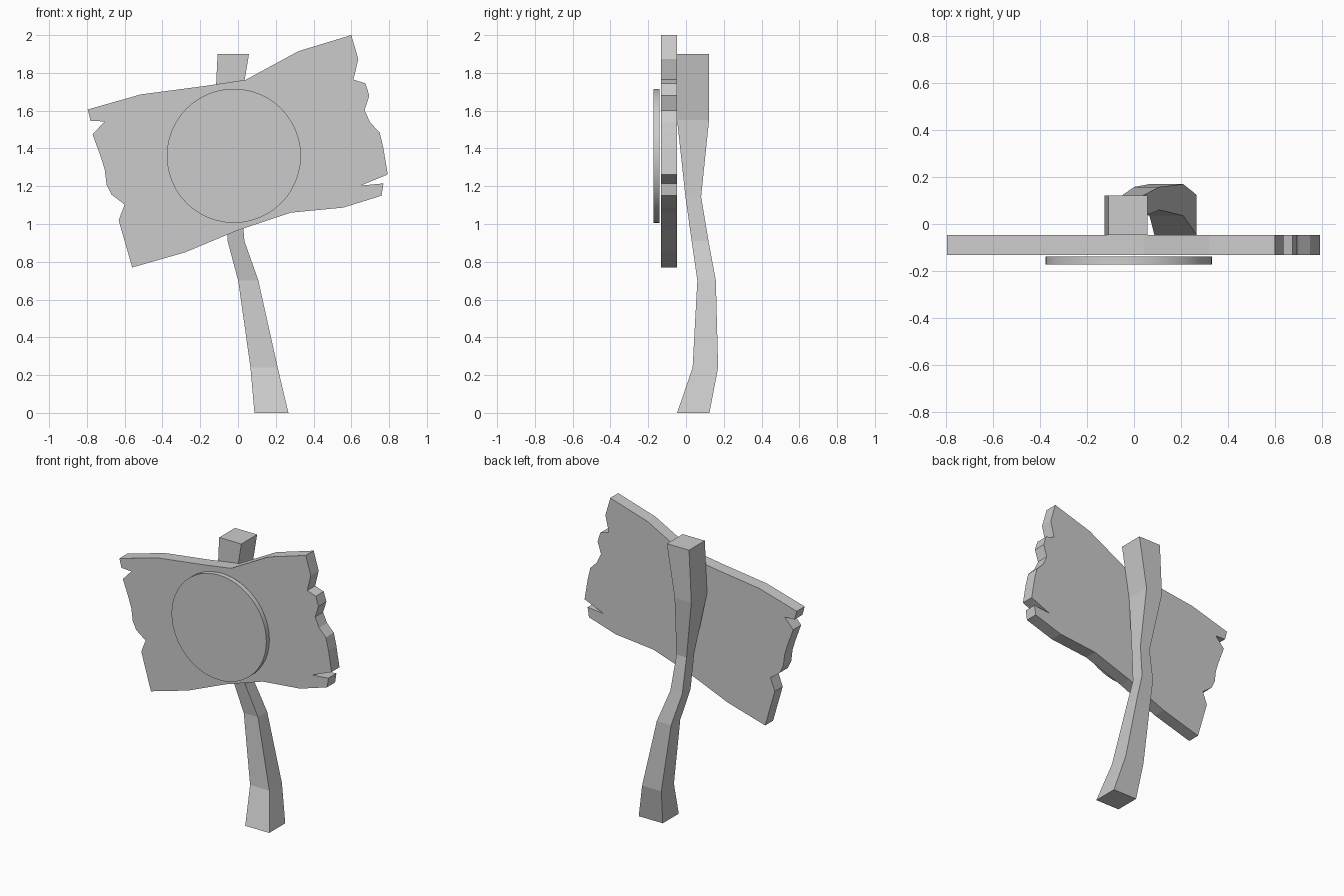
import bpy, bmesh
from math import radians

if "Cube" in bpy.data.objects:
    bpy.data.objects.remove(bpy.data.objects["Cube"])


def finish(bm, name):
    bmesh.ops.recalc_face_normals(bm, faces=bm.faces[:])
    mesh = bpy.data.meshes.new(name)
    bm.to_mesh(mesh)
    bm.free()
    obj = bpy.data.objects.new(name, mesh)
    bpy.context.collection.objects.link(obj)
    return obj


def extrude_outline(name, outline, y0, y1):
    """Solid plate from an x,z outline between two depths."""
    bm = bmesh.new()
    face = bm.faces.new([bm.verts.new((x, y0, z)) for x, z in outline])
    ext = bmesh.ops.extrude_face_region(bm, geom=[face])
    moved = [g for g in ext["geom"] if isinstance(g, bmesh.types.BMVert)]
    bmesh.ops.translate(bm, verts=moved, vec=(0, y1 - y0, 0))
    return finish(bm, name)


def loft_post(name, sections):
    """Square-section post through rings of z, x0, x1, y0, y1."""
    bm = bmesh.new()
    rings = [[bm.verts.new(p) for p in ((a, c, z), (b, c, z), (b, d, z), (a, d, z))]
             for z, a, b, c, d in sections]
    for lo, hi in zip(rings, rings[1:]):
        for i in range(4):
            j = (i + 1) % 4
            bm.faces.new((lo[i], lo[j], hi[j], hi[i]))
    bm.faces.new(rings[0])
    bm.faces.new(rings[-1])
    return finish(bm, name)


# Crooked wooden post
loft_post("post", [
    (0.00, 0.087, 0.267, -0.047, 0.124),
    (0.24, 0.066, 0.210, 0.035, 0.170),
    (0.70, 0.001, 0.108, 0.060, 0.158),
    (0.91, -0.055, 0.034, 0.030, 0.119),
    (1.145, -0.060, 0.015, -0.003, 0.080),
    (1.55, -0.125, 0.000, -0.047, 0.122),
    (1.90, -0.108, 0.058, -0.047, 0.122),
])

# Splintered sign board: top edge, right end, bottom edge, left end
top = [(-0.796, 1.606), (-0.515, 1.686), (-0.18, 1.73), (0.04, 1.763), (0.32, 1.915)]
right = [(0.60, 2.0), (0.637, 1.873), (0.611, 1.765), (0.675, 1.744), (0.695, 1.68),
         (0.67, 1.602), (0.70, 1.537), (0.75, 1.485), (0.77, 1.40), (0.793, 1.262),
         (0.648, 1.203), (0.77, 1.215), (0.76, 1.15)]
bottom = [(0.558, 1.087), (0.278, 1.06), (0.0, 0.967), (-0.28, 0.85)]
left = [(-0.56, 0.77), (-0.632, 1.02), (-0.60, 1.103), (-0.67, 1.156), (-0.696, 1.21),
        (-0.706, 1.29), (-0.727, 1.357), (-0.77, 1.474), (-0.706, 1.543), (-0.78, 1.546)]
extrude_outline("sign_board", top + right + bottom + left, -0.132, -0.047)

# Round plaque on the front
bpy.ops.mesh.primitive_cylinder_add(vertices=48, radius=0.355, depth=0.033,
                                    location=(-0.022, -0.156, 1.361),
                                    rotation=(radians(90), 0, 0))
bpy.context.object.name = "round_plaque"
bpy.ops.object.shade_smooth_by_angle(angle=radians(30))
